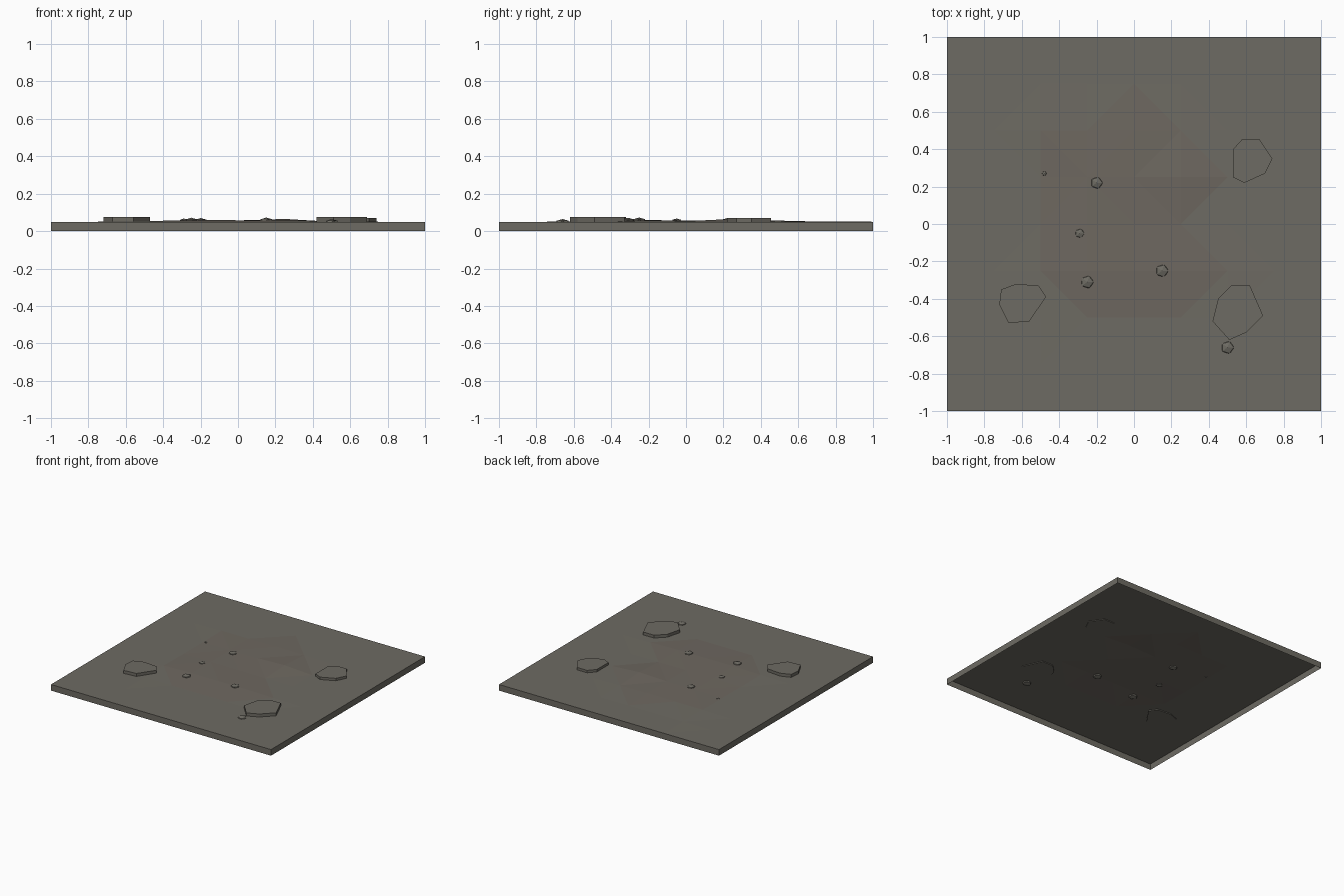
import bpy, bmesh
from mathutils import Matrix

cube = bpy.data.objects.get("Cube")
if cube:
    bpy.data.objects.remove(cube, do_unlink=True)


def material(name, rgb):
    m = bpy.data.materials.new(name)
    m.use_nodes = True
    m.diffuse_color = (*rgb, 1)
    m.node_tree.nodes["Principled BSDF"].inputs["Base Color"].default_value = (*rgb, 1)
    return m


STONE = material("grey stone", (0.155, 0.147, 0.125))
EARTH = material("brown earth", (0.155, 0.138, 0.117))


def finish(bm, name, *mats):
    mesh = bpy.data.meshes.new(name)
    bm.to_mesh(mesh)
    bm.free()
    for m in mats:
        mesh.materials.append(m)
    obj = bpy.data.objects.new(name, mesh)
    bpy.context.collection.objects.link(obj)
    return obj


# Ground tile: a gently bumpy grid with an open skirt below
TOP = 0.05
STEP = 0.25
# Bump heights in thousandths, keyed by grid column and row
BUMPS = {(-2, 3): 1, (-2, 2): 3, (-1, 2): 3, (0, 2): 6, (1, 2): 3,
         (-1, 1): 5, (0, 1): 7, (1, 1): 15, (-1, 0): 7, (0, 0): 5,
         (1, 0): 3, (-1, -1): 9, (0, -1): 8, (1, -1): 8,
         (-2, -1): 3, (-2, -2): 1, (2, -1): 3}
bm = bmesh.new()
bmesh.ops.create_grid(bm, x_segments=8, y_segments=8, size=1,
                      matrix=Matrix.Translation((0, 0, TOP)))
for v in bm.verts:
    key = (round(v.co.x / STEP), round(v.co.y / STEP))
    v.co.z += BUMPS.get(key, 0) / 1000
bmesh.ops.triangulate(bm, faces=bm.faces[:], quad_method='SHORT_EDGE')
rim = [e for e in bm.edges if e.is_boundary]
skirt = bmesh.ops.extrude_edge_only(bm, edges=rim)["geom"]
for v in skirt:
    if isinstance(v, bmesh.types.BMVert):
        v.co.z = 0
bmesh.ops.recalc_face_normals(bm, faces=bm.faces[:])
if sum(f.normal.z for f in bm.faces) < 0:
    bmesh.ops.reverse_faces(bm, faces=bm.faces[:])
for f in bm.faces:
    raised = max(v.co.z for v in f.verts) > TOP + 0.004
    f.material_index = 1 if raised else 0
finish(bm, "ground_tile", STONE, EARTH)


# Flat irregular paving slabs
def slab(name, outline, top):
    bm = bmesh.new()
    face = bm.faces.new([bm.verts.new((x, y, 0.045)) for x, y in outline])
    ext = bmesh.ops.extrude_face_region(bm, geom=[face])["geom"]
    for v in ext:
        if isinstance(v, bmesh.types.BMVert):
            v.co.z = top
    bmesh.ops.recalc_face_normals(bm, faces=bm.faces[:])
    finish(bm, name, STONE)


slab("right_slab", [(-.72, -.43), (-.71, -.35), (-.63, -.32), (-.51, -.33),
                    (-.47, -.39), (-.56, -.52), (-.67, -.53)], 0.075)
slab("front_left_slab", [(.42, -.52), (.45, -.40), (.52, -.33), (.62, -.33),
                         (.69, -.49), (.60, -.58), (.51, -.62)], 0.075)
slab("back_left_slab", [(.53, .25), (.53, .40), (.58, .455), (.67, .455),
                        (.74, .35), (.70, .27), (.59, .22)], 0.07)

# Small half-buried pebbles
PEBBLES = [(-.20, .22, .035, .054), (-.29, -.05, .027, .055),
           (-.25, -.31, .037, .055), (.15, -.25, .037, .056),
           (.50, -.66, .037, .048), (-.48, .27, .013, .051)]
for i, (x, y, r, z) in enumerate(PEBBLES):
    bm = bmesh.new()
    bmesh.ops.create_icosphere(
        bm, subdivisions=1, radius=r,
        matrix=Matrix.Translation((x, y, z)) @ Matrix.Diagonal((1, 1, 0.45, 1)))
    finish(bm, f"pebble_{i + 1}", STONE)
